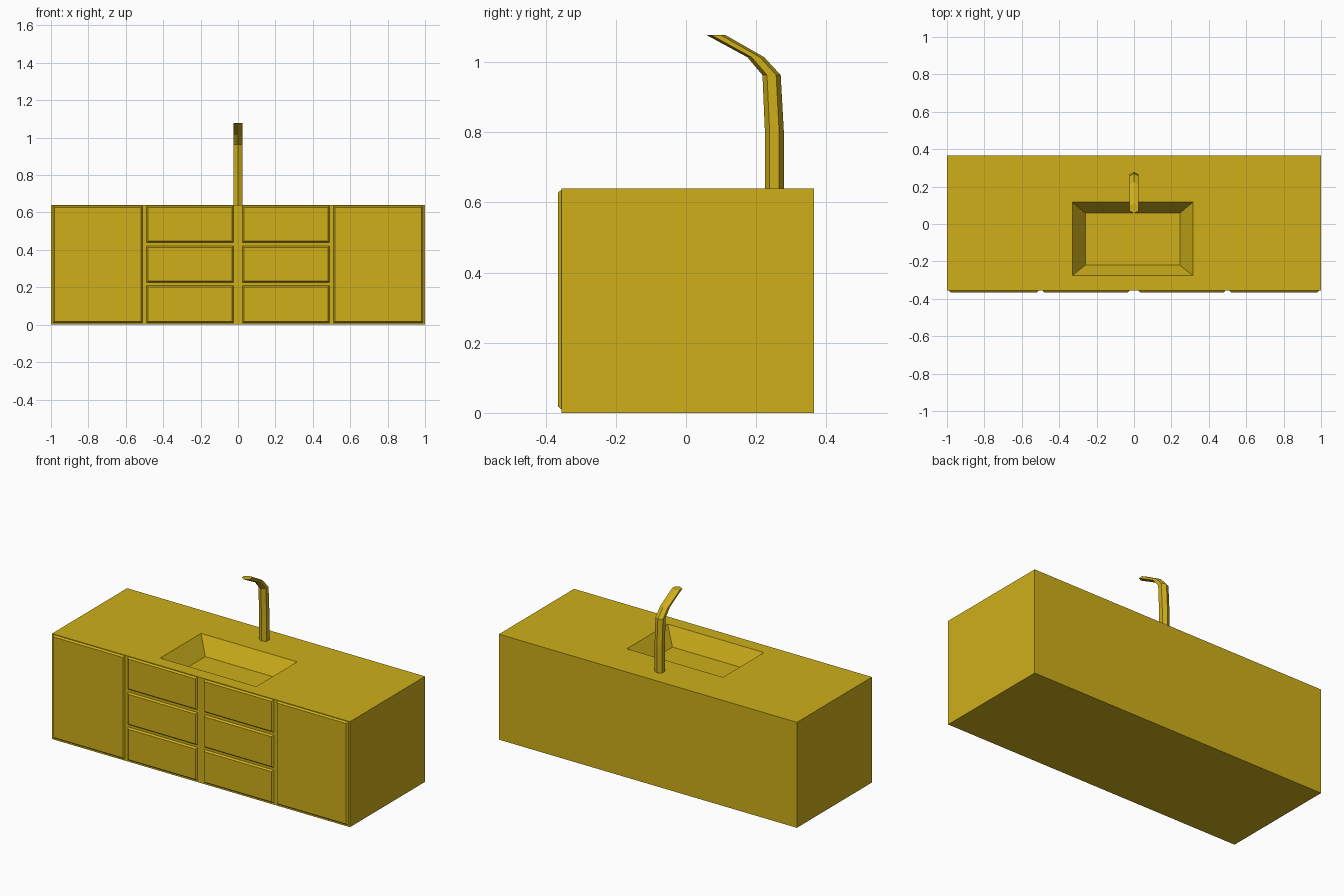
import bpy
import math

if "Cube" in bpy.data.objects:
    bpy.data.objects.remove(bpy.data.objects["Cube"])


def make_object(name, verts, faces, mat):
    mesh = bpy.data.meshes.new(name)
    mesh.from_pydata(verts, [], faces)
    mesh.materials.append(mat)
    obj = bpy.data.objects.new(name, mesh)
    bpy.context.collection.objects.link(obj)
    return obj


def loft(name, rings, mat):
    """Bridge equal-sized counter-clockwise rings in order and cap both ends."""
    n = len(rings[0])
    verts = [v for ring in rings for v in ring]
    faces = [list(range(n))[::-1]]
    for r in range(len(rings) - 1):
        a, b = r * n, (r + 1) * n
        for i in range(n):
            j = (i + 1) % n
            faces.append([a + i, a + j, b + j, b + i])
    faces.append(list(range(len(verts) - n, len(verts))))
    return make_object(name, verts, faces, mat)


def rect(x0, x1, y0, y1, z):
    return [(x0, y0, z), (x1, y0, z), (x1, y1, z), (x0, y1, z)]


gold = bpy.data.materials.new("mustard")
gold.diffuse_color = (0.62, 0.43, 0.01, 1)
gold.use_nodes = True
gold.node_tree.nodes["Principled BSDF"].inputs["Base Color"].default_value = gold.diffuse_color

# Cabinet body: outer walls, countertop rim, sloped basin walls and floor
BACK, FRONT, TOP = 0.365, -0.355, 0.64
loft("cabinet_with_basin", [
    rect(-1, 1, FRONT, BACK, 0),
    rect(-1, 1, FRONT, BACK, TOP),
    rect(-0.33, 0.315, -0.275, 0.117, TOP),
    rect(-0.26, 0.245, -0.22, 0.058, TOP - 0.1),
], gold)


# Front panels with slightly chamfered edges
def panel(name, x0, x1, z0, z1, c=0.008):
    def ring(y, d):
        return [(x0 + d, y, z0 + d), (x1 - d, y, z0 + d),
                (x1 - d, y, z1 - d), (x0 + d, y, z1 - d)]
    loft(name, [ring(FRONT, 0), ring(-0.365, c)], gold)


for side, s in (("left", -1), ("right", 1)):
    x0, x1 = sorted((s * 0.51, s * 0.99))
    panel(side + "_door", x0, x1, 0.01, 0.636)
    x0, x1 = sorted((s * 0.023, s * 0.489))
    for i, (z0, z1) in enumerate(((0.01, 0.21), (0.225, 0.422), (0.439, 0.636))):
        panel(f"{side}_drawer_{i + 1}", x0, x1, z0, z1)

# Hexagonal faucet: horizontal rings shifted along a bent path (y, z, half depth)
path = [(0.252, 0.64, 0.027), (0.252, 0.80, 0.027), (0.244, 0.963, 0.026),
        (0.199, 1.014, 0.024), (0.084, 1.078, 0.027)]
rings = []
for y, z, r in path:
    angles = [math.radians(90 + 60 * k) for k in range(6)]
    rings.append([(0.029 * math.cos(a), y + r * math.sin(a), z) for a in angles])
loft("faucet", rings, gold)
